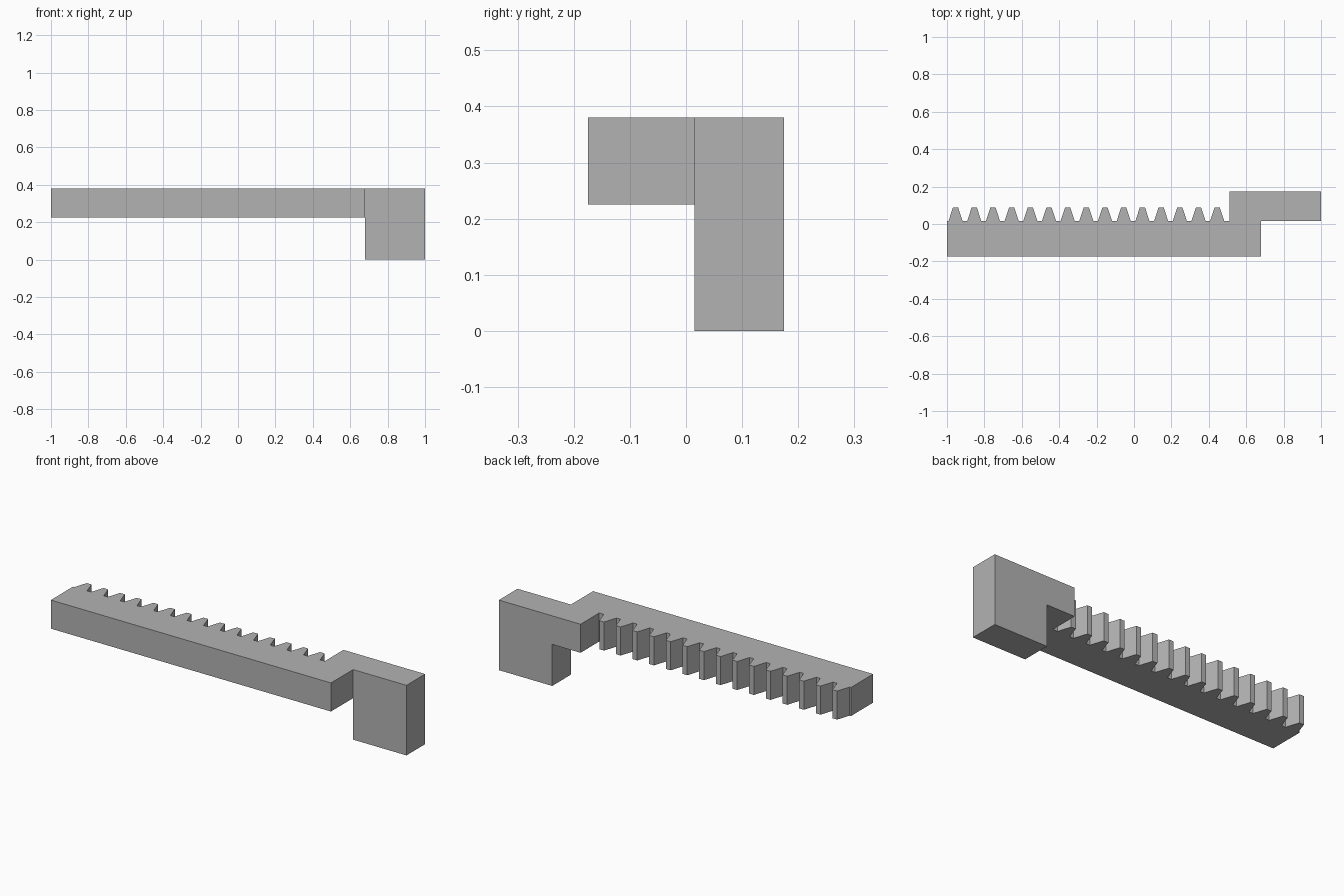
import bpy, bmesh

cube = bpy.data.objects.get("Cube")
if cube:
    bpy.data.objects.remove(cube, do_unlink=True)

# Main levels
TOP, UNDER = 0.38, 0.225
FRONT, ROOT, TIP, BACK = -0.175, 0.015, 0.088, 0.175
LEFT, ARM, LEG, RIGHT = -1.0, 0.51, 0.68, 1.0
TEETH, FIRST, PITCH = 15, -0.954, 0.0999

# Matte grey
grey = bpy.data.materials.new("grey")
grey.use_nodes = True
colour = (0.45, 0.45, 0.45, 1)
grey.diffuse_color = colour
grey.node_tree.nodes["Principled BSDF"].inputs["Base Color"].default_value = colour

# Rack outline: straight bar, toothed back edge and arm
outline = [(LEG, FRONT), (LEG, ROOT), (LEG, BACK), (ARM, BACK), (ARM, ROOT)]
for i in reversed(range(TEETH)):
    x = FIRST + i * PITCH
    outline += [(x + 0.038, ROOT), (x + 0.014, TIP), (x - 0.014, TIP), (x - 0.038, ROOT)]
outline += [(LEFT, ROOT), (LEFT, FRONT)]

bm = bmesh.new()
rack = [bm.verts.new((x, y, TOP)) for x, y in outline]
end = [bm.verts.new((RIGHT, y, TOP)) for y in (ROOT, BACK)]
faces = [bm.faces.new(rack), bm.faces.new([rack[1], end[0], end[1], rack[2]])]


def extrude_down(region, depth):
    new = bmesh.ops.extrude_face_region(bm, geom=region)["geom"]
    moved = [g for g in new if isinstance(g, bmesh.types.BMVert)]
    bmesh.ops.translate(bm, verts=moved, vec=(0, 0, -depth))
    return [g for g in new if isinstance(g, bmesh.types.BMFace)]


# Plate thickness, then the end block drops to the ground
lower = extrude_down(faces, TOP - UNDER)
block = max(lower, key=lambda f: f.calc_center_median().x)
extrude_down([block], UNDER)

# Merge coplanar faces into clean flat sides
bmesh.ops.recalc_face_normals(bm, faces=bm.faces)
bmesh.ops.dissolve_limit(bm, angle_limit=0.01, verts=bm.verts, edges=bm.edges)

mesh = bpy.data.meshes.new("toothed_rack")
bm.to_mesh(mesh)
bm.free()
mesh.materials.append(grey)
bpy.context.collection.objects.link(bpy.data.objects.new("toothed_rack", mesh))
